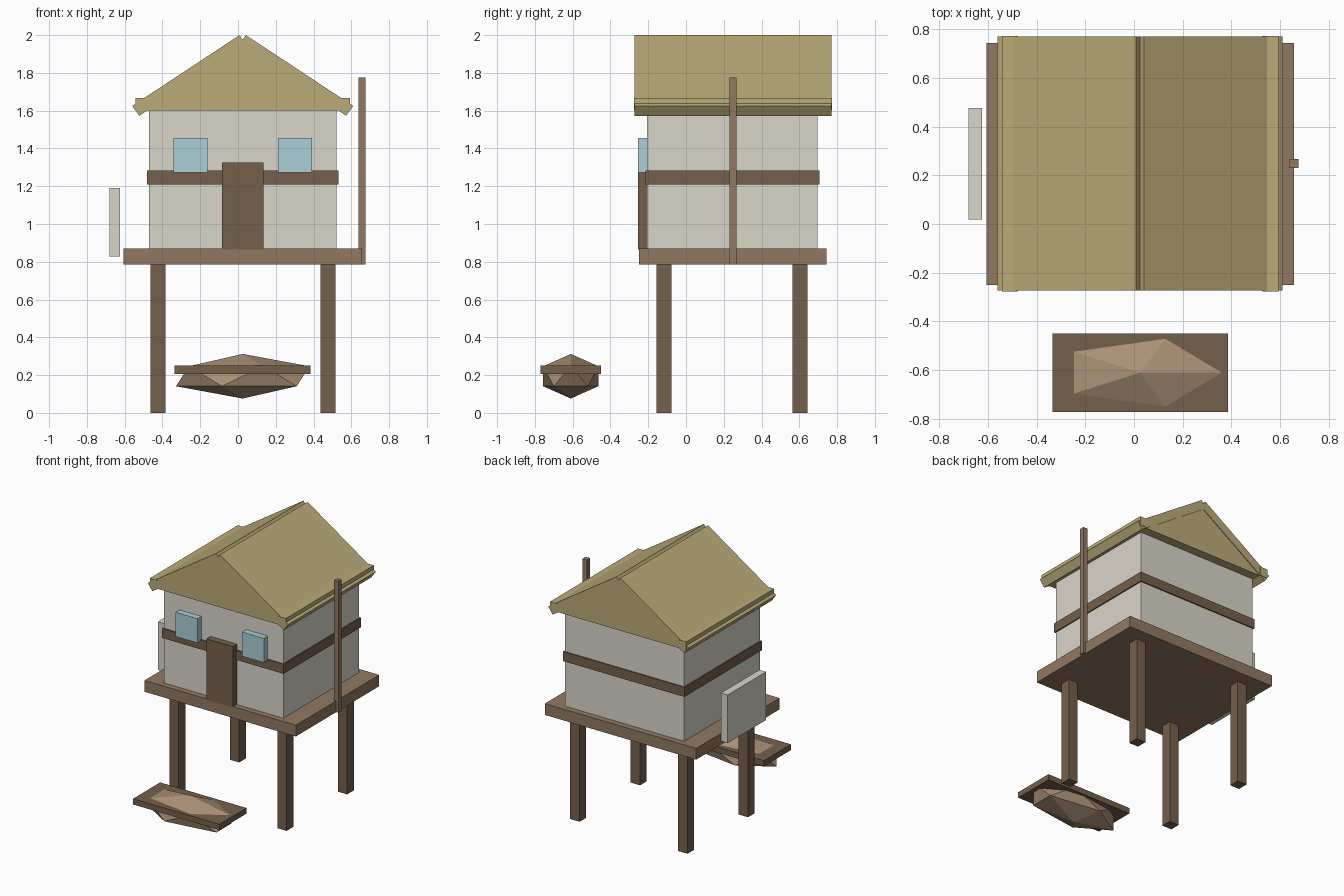
import bpy, bmesh
from mathutils import Matrix

if "Cube" in bpy.data.objects:
    bpy.data.objects.remove(bpy.data.objects["Cube"])

CX = 0.025  # symmetry line of the house


def mat(name, r, g, b):
    m = bpy.data.materials.new(name)
    m.diffuse_color = (r, g, b, 1)
    m.use_nodes = True
    m.node_tree.nodes["Principled BSDF"].inputs["Base Color"].default_value = m.diffuse_color
    return m


THATCH = mat("thatch", 0.50, 0.41, 0.19)
DARK = mat("dark_wood", 0.18, 0.115, 0.07)
DECK = mat("deck_wood", 0.29, 0.19, 0.12)
PLASTER = mat("plaster", 0.70, 0.67, 0.59)
GLASS = mat("glass", 0.40, 0.62, 0.68)
HULL = mat("hull_wood", 0.40, 0.28, 0.18)


def finish(name, bm, m):
    bmesh.ops.recalc_face_normals(bm, faces=bm.faces)
    me = bpy.data.meshes.new(name)
    bm.to_mesh(me)
    bm.free()
    me.materials.append(m)
    ob = bpy.data.objects.new(name, me)
    bpy.context.collection.objects.link(ob)
    return ob


def box(name, x, y, z, m):
    bm = bmesh.new()
    bmesh.ops.create_cube(bm, size=1)
    for v in bm.verts:
        v.co = [r[0] if c < 0 else r[1] for c, r in zip(v.co, (x, y, z))]
    return finish(name, bm, m)


def prism(name, pts, y, m):
    # xz profile extruded along y
    bm = bmesh.new()
    f = bm.faces.new([bm.verts.new((px, y[0], pz)) for px, pz in pts])
    r = bmesh.ops.extrude_face_region(bm, geom=[f])
    vs = [g for g in r["geom"] if isinstance(g, bmesh.types.BMVert)]
    bmesh.ops.translate(bm, verts=vs, vec=(0, y[1] - y[0], 0))
    return finish(name, bm, m)


# Stilts and deck
for side, x in (("left", (-0.463, -0.385)), ("right", (0.437, 0.515))):
    for end, y in (("front", (-0.156, -0.077)), ("back", (0.564, 0.643))):
        box(f"stilt_{end}_{side}", x, y, (0, 0.80), DARK)
box("deck", (-0.605, 0.657), (-0.25, 0.743), (0.785, 0.87), DECK)

# House body, timber band, door and windows
box("walls", (-0.472, 0.522), (-0.206, 0.697), (0.86, 1.61), PLASTER)
box("timber_band", (-0.481, 0.531), (-0.215, 0.706), (1.21, 1.282), DARK)
box("door", (-0.085, 0.135), (-0.255, -0.19), (0.865, 1.325), DARK)
for side, s in (("left", -1), ("right", 1)):
    c = CX + s * 0.277
    box(f"window_{side}", (c - 0.09, c + 0.09), (-0.253, -0.19), (1.272, 1.455), GLASS)

# Roof: solid gable, two thick slopes, two eave strips
prism("gable", [(CX - 0.53, 1.6), (CX + 0.53, 1.6), (CX, 1.945)], (-0.268, 0.764), THATCH)
SLOPE = [(0.017, 2.0), (0.585, 1.625), (0.548, 1.573), (-0.02, 1.948)]
for side, s in (("left", -1), ("right", 1)):
    prism(f"roof_slope_{side}", [(CX + s * x, z) for x, z in SLOPE], (-0.273, 0.769), THATCH)
    xs = sorted((CX + s * 0.503, CX + s * 0.567))
    box(f"eave_strip_{side}", xs, (-0.276, 0.772), (1.6, 1.667), THATCH)

# Pole on the right, hanging panel on the left
box("pole", (0.639, 0.675), (0.23, 0.267), (0.785, 1.775), DECK)
box("side_panel", (-0.68, -0.624), (0.018, 0.475), (0.827, 1.19), PLASTER)

# Boat: stretched icosahedron hull with a flat rim
bm = bmesh.new()
bmesh.ops.create_icosphere(bm, subdivisions=1, radius=1)
bmesh.ops.transform(bm, verts=bm.verts, matrix=Matrix.Translation((CX, -0.61, 0.194))
                    @ Matrix.Diagonal((0.395, 0.172, 0.118, 1)))
finish("boat_hull", bm, HULL)
box("boat_rim", (-0.335, 0.385), (-0.771, -0.449), (0.207, 0.25), DARK)
